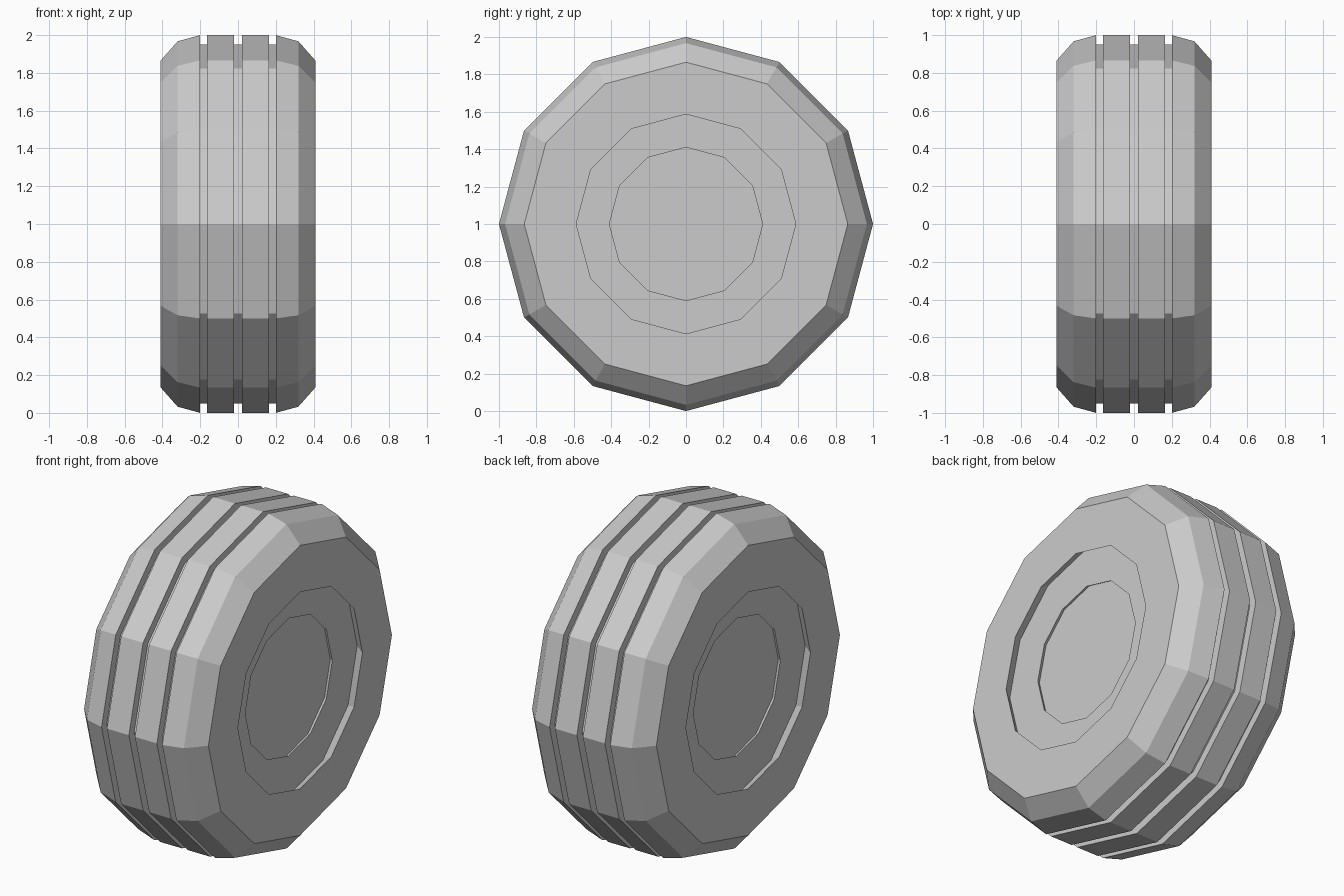
import bpy
import bmesh
from math import sin, cos, tau

SIDES = 12

cube = bpy.data.objects.get("Cube")
if cube:
    bpy.data.objects.remove(cube, do_unlink=True)

# Single grey material
grey = bpy.data.materials.new("plain grey")
grey.use_nodes = True
colour = (0.6, 0.6, 0.6, 1)
grey.diffuse_color = colour
grey.node_tree.nodes["Principled BSDF"].inputs["Base Color"].default_value = colour

# Half cross-section as (distance along axle, radius), from hub to tread middle
hub = [(0.315, 0.42), (0.335, 0.41), (0.335, 0.645), (0.41, 0.587)]
shoulder = [(0.41, 0.865), (0.32, 0.967), (0.2, 1.0)]
grooves = [(0.2, 0.95), (0.165, 0.95), (0.165, 1.0), (0.02, 1.0), (0.02, 0.95)]
half = hub + shoulder + grooves
profile = half + [(-x, r) for x, r in reversed(half)]


def lathe(name, profile, material):
    """Loft polygon rings along the x axis and cap both ends."""
    bm = bmesh.new()
    rings = []
    for x, r in profile:
        rings.append([bm.verts.new((x, r * sin(tau * i / SIDES),
                                    1 + r * cos(tau * i / SIDES)))
                      for i in range(SIDES)])
    for a, b in zip(rings, rings[1:]):
        for i in range(SIDES):
            j = (i + 1) % SIDES
            bm.faces.new((a[i], a[j], b[j], b[i]))
    bm.faces.new(rings[0])
    bm.faces.new(rings[-1])
    bmesh.ops.recalc_face_normals(bm, faces=bm.faces)
    mesh = bpy.data.meshes.new(name)
    bm.to_mesh(mesh)
    bm.free()
    mesh.materials.append(material)
    obj = bpy.data.objects.new(name, mesh)
    bpy.context.collection.objects.link(obj)
    return obj


# Grooved wheel with recessed hubs on both sides
lathe("wheel", profile, grey)
